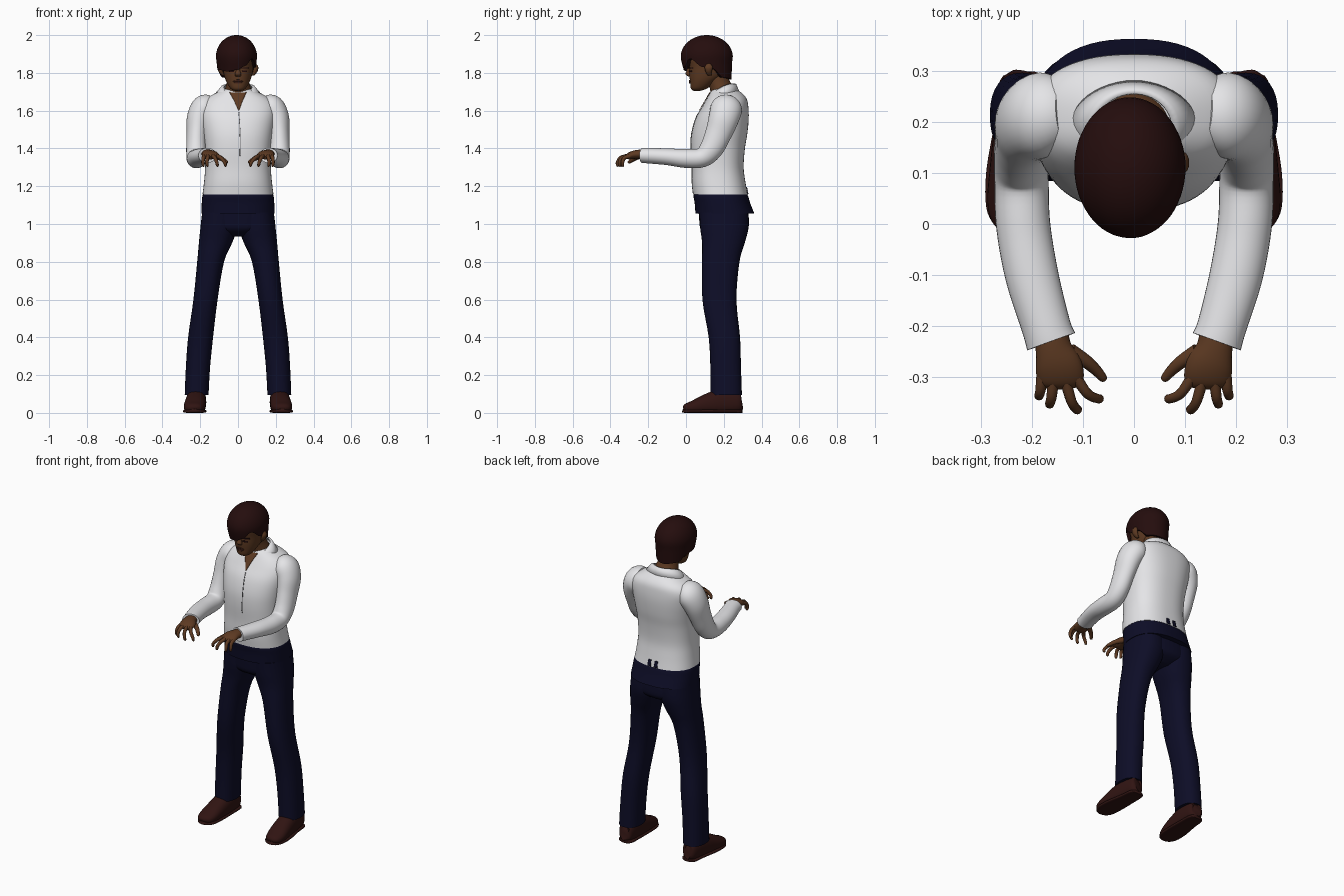
import bpy, bmesh, math
from mathutils import Vector

cube = bpy.data.objects.get("Cube")
if cube:
    bpy.data.objects.remove(cube)


def material(name, r, g, b):
    m = bpy.data.materials.new(name)
    m.use_nodes = True
    m.diffuse_color = (r, g, b, 1)
    bsdf = m.node_tree.nodes["Principled BSDF"]
    bsdf.inputs["Base Color"].default_value = (r, g, b, 1)
    bsdf.inputs["Roughness"].default_value = 0.8
    return m


WHITE = material("shirt white", 0.78, 0.78, 0.8)
NAVY = material("navy cloth", 0.004, 0.004, 0.02)
SKIN = material("brown skin", 0.11, 0.042, 0.016)
HAIR = material("dark hair", 0.018, 0.004, 0.004)
SHOE = material("shoe leather", 0.03, 0.007, 0.006)
LIPS = material("lips", 0.07, 0.02, 0.012)
SEAM = material("seam grey", 0.15, 0.15, 0.16)


def build(name, verts, faces, mat):
    mesh = bpy.data.meshes.new(name)
    mesh.from_pydata(verts, [], faces)
    bm = bmesh.new()
    bm.from_mesh(mesh)
    bmesh.ops.recalc_face_normals(bm, faces=bm.faces)
    bm.to_mesh(mesh)
    bm.free()
    ob = bpy.data.objects.new(name, mesh)
    bpy.context.collection.objects.link(ob)
    mesh.materials.append(mat)
    bpy.ops.object.select_all(action='DESELECT')
    ob.select_set(True)
    bpy.context.view_layer.objects.active = ob
    bpy.ops.object.shade_smooth_by_angle(angle=math.radians(50))
    return ob


def strip_faces(rows, cols, closed):
    last = cols if closed else cols - 1
    return [(i * cols + j, i * cols + (j + 1) % cols,
             (i + 1) * cols + (j + 1) % cols, (i + 1) * cols + j)
            for i in range(rows - 1) for j in range(last)]


def spline(rows, steps):
    """Smooth curve through the key rings."""
    pts = [Vector(r) for r in rows]
    out = []
    for i in range(len(pts) - 1):
        p0, p1, p2 = pts[max(i - 1, 0)], pts[i], pts[i + 1]
        p3 = pts[min(i + 2, len(pts) - 1)]
        for s in range(steps):
            t = s / steps
            out.append(p1 + (p2 - p0) * (t / 2)
                       + (2 * p0 - 5 * p1 + 4 * p2 - p3) * (t * t / 2)
                       + (3 * p1 - p0 - 3 * p2 + p3) * (t ** 3 / 2))
    return out + [pts[-1]]


def loft(name, rings, mat, flat=False, power=2.0, seg=32, steps=4, floor=None):
    """Skin rings of (x, y, z, half width, half depth)."""
    rings = spline(rings, steps)
    centres = [Vector(r[:3]) for r in rings]
    verts = []
    for i, r in enumerate(rings):
        u, v = Vector((1, 0, 0)), Vector((0, 1, 0))
        if not flat:
            t = (centres[min(i + 1, len(rings) - 1)] - centres[max(i - 1, 0)]).normalized()
            u = (u - t * t.x).normalized()
            v = t.cross(u)
        for j in range(seg):
            a = math.tau * j / seg
            c, s = math.cos(a), math.sin(a)
            p = (centres[i] + u * math.copysign(abs(c) ** (2 / power), c) * r[3]
                 + v * math.copysign(abs(s) ** (2 / power), s) * r[4])
            if floor is not None:
                p.z = max(p.z, floor)
            verts.append(p)
    faces = strip_faces(len(rings), seg, True)
    n = len(verts)
    faces += [tuple(range(seg)), tuple(range(n - seg, n))]
    return build(name, verts, faces, mat)


def body(rows):
    """Turn (z, front y, back y, half width) into rings."""
    return [(0, (f + b) / 2, z, w, (b - f) / 2) for z, f, b, w in rows]


def plate(name, target, rows, mat, side=-1, lift=0.003):
    """Thin panel laid on a surface, rows of (z, x0, x1)."""
    bpy.context.view_layer.update()
    verts, cols = [], 7
    for z, x0, x1 in spline(rows, 5):
        for j in range(cols):
            x = x0 + (x1 - x0) * j / (cols - 1)
            hit, p, n, _ = target.ray_cast(Vector((x, side, z)), Vector((0, -side, 0)))
            verts.append(p + n * lift if hit else Vector((x, 0.15, z)))
    ob = build(name, verts, strip_faces(len(verts) // cols, cols, False), mat)
    mod = ob.modifiers.new("thickness", 'SOLIDIFY')
    mod.thickness, mod.offset = 0.003, 0
    return ob


# Shirt body
shirt = loft("shirt", body([
    (1.155, .037, .327, .188), (1.22, .03, .315, .18), (1.3, .03, .305, .174),
    (1.4, .025, .312, .178), (1.48, .03, .325, .187), (1.56, .052, .332, .198),
    (1.62, .085, .33, .2), (1.66, .108, .322, .175), (1.69, .125, .3, .125),
    (1.715, .14, .265, .07)]), WHITE, flat=True, power=2.4, seg=64)
plate("open_neck", shirt, [(1.6, .002, .006), (1.65, -.02, .024), (1.695, -.045, .045)], SKIN)
plate("placket_seam", shirt, [(1.36, .009, .013), (1.48, .009, .013), (1.59, .003, .007)], SEAM, lift=.001)

# Collar, open at the front
verts, cols = [], 41
for rx, ry, drop in ((.074, .066, 0), (.09, .076, .004), (.125, .093, .045)):
    for j in range(cols):
        a = math.radians(22 + 316 * j / (cols - 1))
        z = 1.745 - .07 * ((1 + math.cos(a)) / 2) ** 2 - drop
        verts.append((rx * math.sin(a), .19 - ry * math.cos(a), z))
collar = build("collar", verts, strip_faces(3, cols, False), WHITE)
collar.modifiers.new("thickness", 'SOLIDIFY').thickness = .007

# Waist and trousers
hem = loft("waist_hem", body([
    (1.17, .05, .315, .176), (1.15, .04, .328, .188), (1.11, .046, .34, .192),
    (1.055, .05, .362, .194)]), NAVY, flat=True, power=2.4, seg=64)
loft("hips", body([(1.1, .065, .325, .18), (1.02, .07, .333, .192), (.97, .08, .325, .17),
                   (.935, .13, .27, .07)]), NAVY, flat=True, power=2.3)
for name, x in (("left", .022), ("right", -.022)):
    plate(name + "_back_tab", shirt, [(1.157, x - .012, x + .012), (1.195, x - .009, x + .009)],
          NAVY, side=1)

# Head and neck
loft("neck", [(0, .2, 1.64, .08, .06), (0, .192, 1.71, .07, .064), (0, .172, 1.76, .057, .058),
              (0, .15, 1.83, .055, .06)], SKIN, flat=True)
head = loft("head", body([
    (1.705, .04, .075, .018), (1.717, .026, .11, .04), (1.75, .022, .155, .06),
    (1.785, .018, .2, .073), (1.83, .016, .222, .081), (1.88, .006, .228, .085),
    (1.93, .02, .21, .07)]), SKIN, flat=True, power=2.2, seg=48)
loft("nose", [(0, .024, 1.84, .008, .01), (0, .016, 1.815, .01, .012), (0, .013, 1.793, .017, .015),
              (0, .022, 1.78, .012, .008)], SKIN, flat=True, seg=16)
plate("upper_lip", head, [(1.756, -.025, .025), (1.764, -.008, .008)], LIPS)
plate("lower_lip", head, [(1.743, -.01, .01), (1.754, -.024, .024)], LIPS, lift=.004)

# Hair: cap with a swept fringe, lower edge given by angle from the front
EDGE = [(0, 1.815), (25, 1.835), (50, 1.875), (80, 1.83), (100, 1.825), (130, 1.775),
        (180, 1.765), (230, 1.775), (260, 1.815), (300, 1.815), (330, 1.808), (360, 1.815)]


def hair_edge(deg):
    for (a, za), (b, zb) in zip(EDGE, EDGE[1:]):
        if a <= deg <= b:
            t = (deg - a) / (b - a)
            return za + (zb - za) * t * t * (3 - 2 * t)


verts, cols, rows = [], 60, 18
for i in range(rows + 1):
    s = 1 - math.cos(min(i, rows - 1) / (rows - 1) * math.pi / 2)
    for j in range(cols):
        deg = 360 * j / cols
        a = math.radians(deg)
        z = 2.0 - (2.0 - hair_edge(deg)) * s
        h = (z - 1.885) / .115
        r = math.sqrt(max(1 - h * h, 0)) if h > 0 else 1 + h * .13
        r *= .72 if i == rows else 1
        # the crown leans backward as the cap narrows below
        verts.append((-.008 + .109 * r * math.sin(a),
                      .11 - .138 * r * math.cos(a) + max(0, 1.86 - z) * .12, z))
build("hair", verts, strip_faces(rows + 1, cols, True), HAIR)

for name, m in (("left", 1), ("right", -1)):
    def mirrored(rings):
        return [(x * m, *rest) for x, *rest in rings]

    # Face details
    loft(name + "_ear", mirrored([(.078, .125, 1.785, .006, .01), (.09, .12, 1.805, .012, .016),
                                  (.096, .12, 1.83, .012, .021), (.09, .12, 1.85, .006, .01)]),
         SKIN, flat=True, seg=16)
    for part, z, x0, x1, h in (("_eye", 1.808, .02, .046, .004), ("_brow", 1.826, .014, .054, .003)):
        plate(name + part, head, [(z - h, x0 * m, x1 * m), (z + h, x0 * m, x1 * m)], HAIR)

    # Trouser leg
    loft(name + "_leg", mirrored([
        (.098, .2, 1.06, .092, .13), (.102, .203, .98, .097, .128), (.119, .198, .9, .088, .113),
        (.145, .184, .8, .071, .099), (.172, .177, .6, .064, .09), (.198, .203, .4, .066, .083),
        (.212, .21, .24, .064, .081), (.219, .213, .095, .063, .083)]),
        NAVY, flat=True, power=2.3)

    # Shoe with sole
    loft(name + "_shoe", mirrored([
        (.216, .293, .055, .02, .035), (.217, .28, .055, .042, .055), (.22, .2, .06, .052, .07),
        (.226, .11, .045, .056, .055), (.232, .04, .03, .055, .036), (.234, .0, .025, .042, .024),
        (.234, -.014, .022, .018, .01)]), SHOE, power=2.3, floor=.008)
    loft(name + "_sole", mirrored([
        (.217, .298, .009, .02, .009), (.217, .28, .009, .045, .009), (.22, .2, .009, .052, .009),
        (.228, .1, .009, .061, .009), (.231, .03, .009, .058, .009), (.233, -.005, .009, .04, .009),
        (.234, -.018, .012, .016, .009)]), SHOE, power=4, floor=0)

    # Sleeve, from shoulder round the elbow to the cuff
    loft(name + "_sleeve", mirrored([
        (.135, .22, 1.635, .05, .06), (.175, .215, 1.615, .07, .083), (.205, .2, 1.56, .066, .08),
        (.217, .172, 1.48, .055, .07), (.221, .135, 1.4, .053, .062), (.22, .085, 1.352, .053, .052),
        (.217, .0, 1.347, .053, .05), (.2, -.1, 1.356, .052, .044), (.172, -.2, 1.362, .048, .041),
        (.162, -.23, 1.363, .05, .04)]), WHITE, steps=5)

    # Hand: palm, four bent fingers and a thumb
    loft(name + "_palm", mirrored([
        (.163, -.2, 1.368, .033, .026), (.158, -.24, 1.37, .035, .024), (.148, -.275, 1.367, .045, .022),
        (.143, -.305, 1.358, .045, .017), (.142, -.318, 1.35, .034, .009)]), SKIN, seg=24)
    fingers = (("little", .18, -.296, .186, -.336), ("ring", .158, -.308, .165, -.352),
               ("middle", .133, -.31, .112, -.363), ("index", .112, -.302, .07, -.342))
    for finger, x0, y0, x1, y1 in fingers:
        xm, ym = (x0 + x1) / 2, (y0 + y1) / 2 - .01
        loft(f"{name}_{finger}_finger", mirrored([
            (x0, y0, 1.36, .011, .012), (xm, ym, 1.35, .01, .01), (x1, y1, 1.325, .009, .009),
            (x1 - .003, y1 + .002, 1.308, .007, .007), (x1 - .003, y1 + .003, 1.303, .002, .002)]),
            SKIN, seg=12)
    loft(name + "_thumb", mirrored([
        (.125, -.25, 1.362, .016, .018), (.095, -.268, 1.35, .013, .014), (.075, -.285, 1.338, .011, .011),
        (.06, -.302, 1.327, .008, .008), (.057, -.306, 1.324, .002, .002)]), SKIN, seg=12)
